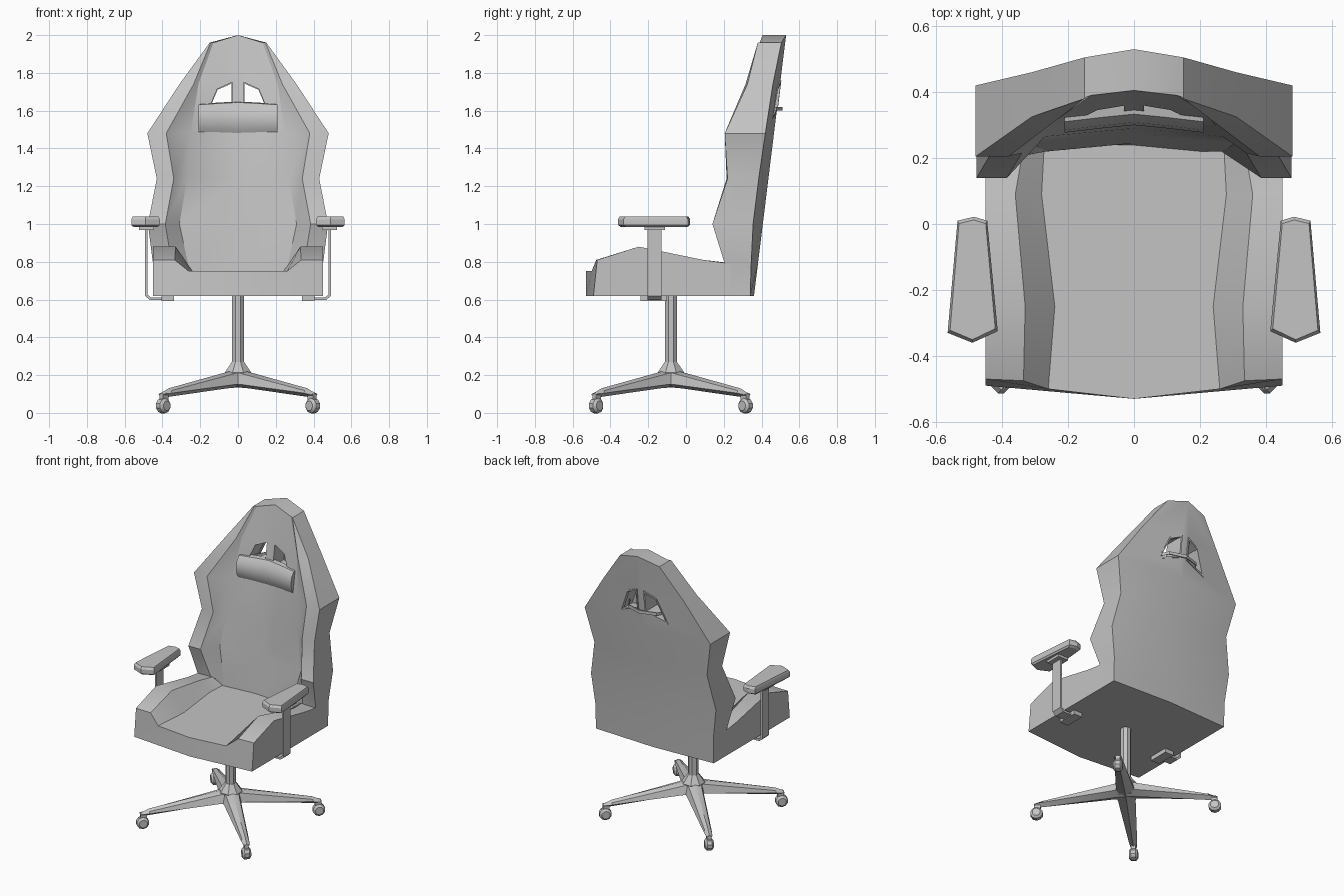
import bpy, bmesh
from math import radians, pi
from mathutils import Matrix, Vector

cube = bpy.data.objects.get("Cube")
if cube:
    bpy.data.objects.remove(cube, do_unlink=True)

grey = bpy.data.materials.new("plain_grey")
grey.use_nodes = True
COLOUR = (0.55, 0.55, 0.55, 1)
grey.diffuse_color = COLOUR
grey.node_tree.nodes["Principled BSDF"].inputs["Base Color"].default_value = COLOUR
parts = []


def add(name, bm):
    bmesh.ops.recalc_face_normals(bm, faces=bm.faces)
    mesh = bpy.data.meshes.new(name)
    bm.to_mesh(mesh)
    bm.free()
    mesh.materials.append(grey)
    ob = bpy.data.objects.new(name, mesh)
    bpy.context.collection.objects.link(ob)
    parts.append(ob)
    return ob


def loft(name, rings, symmetric=False):
    """Skin closed rings; symmetric rings are half profiles mirrored over x = 0."""
    bm = bmesh.new()
    half = len(rings[0])
    if symmetric:
        rings = [r + [(-x, y, z) for x, y, z in r[-2:0:-1]] for r in rings]
    rows = [[bm.verts.new(p) for p in r] for r in rings]
    n = len(rows[0])
    for a, b in zip(rows, rows[1:]):
        for i in range(n):
            j = (i + 1) % n
            bm.faces.new((a[i], a[j], b[j], b[i]))
    for r in (rows[0], rows[-1]):
        if symmetric:
            bm.faces.new(r[:half])
            bm.faces.new(r[half - 1:] + r[:1])
        else:
            bm.faces.new(r)
    return add(name, bm)


def box(name, lo, hi):
    x0, y0, z0 = lo
    x1, y1, z1 = hi
    return loft(name, [[(x0, y0, z), (x1, y0, z), (x1, y1, z), (x0, y1, z)] for z in (z0, z1)])


# Seat: cross-sections from front to back (panel, bolster, side, underside)
def seat_row(yc, yp, ym, yo, yb, xp, xm, zm, zo):
    return [(0, yc, .75), (xp, yp, .75), (xm, ym, zm), (.45, yo, zo),
            (.45, yb, .62), (0, yc, .62)]


loft("seat", [
    seat_row(-.53, -.50, -.475, -.47, -.49, .26, .335, .81, .81),
    seat_row(-.25, -.25, -.25, -.25, -.25, .24, .33, .88, .88),
    seat_row(.09, .09, .09, .09, .09, .28, .36, .81, .81),
    seat_row(.30, .28, .26, .235, .235, .27, .33, .79, .79),
], True)


# Backrest: cross-sections from bottom to top
def back_row(z, yc, panel, bolster, side, yb):
    xp, yp = panel
    xm, ym = bolster
    xo, yo = side
    return [(0, yc, z), (xp, yp, z), (xm, ym, z), (xo, yo, z), (xo, yb, z),
            (0, .36 + .123 * (z - .62), z)]


rows = [
    back_row(.62, .22, (.26, .22), (.34, .22), (.45, .225), .34),
    back_row(.79, .245, (.265, .22), (.35, .205), (.45, .205), .345),
    back_row(1.0, .27, (.31, .245), (.385, .14), (.477, .14), .355),
    back_row(1.24, .29, (.27, .265), (.34, .215), (.43, .22), .385),
    back_row(1.48, .32, (.25, .295), (.38, .205), (.48, .205), .42),
    back_row(1.74, .36, (.21, .34), (.235, .315), (.31, .325), .46),
    back_row(1.96, .405, (.13, .39), (.145, .385), (.15, .38), .505),
]
rows[-1][0] = (0, .405, 2)
rows[-1][-1] = (0, .53, 2)
backrest = loft("backrest", rows, True)

# Two openings in the backrest, each with a raised rim behind
HOLE = [(.03, 1.75), (.11, 1.715), (.175, 1.56), (.03, 1.61)]
for side in (-1, 1):
    cutter = loft("opening_cutter", [[(side * x, y, z) for x, z in HOLE] for y in (.2, .7)])
    cutter.hide_render = True
    mod = backrest.modifiers.new("opening", "BOOLEAN")
    mod.operation, mod.solver, mod.object = "DIFFERENCE", "EXACT", cutter
    bpy.context.view_layer.objects.active = backrest
    bpy.ops.object.modifier_apply(modifier=mod.name)
    parts.remove(cutter)
    bpy.data.objects.remove(cutter, do_unlink=True)

    rim = []
    for grow, depth in ((1, -.02), (1, .008), (.84, .008), (.84, -.02)):
        ring = []
        for x, z in HOLE:
            x, z = .085 + (x - .085) * grow * 1.1, 1.66 + (z - 1.66) * grow * 1.1
            ring.append((side * x, .36 + .123 * (z - .62) - .14 * x + depth, z))
        rim.append(ring)
    bm = bmesh.new()
    loops = [[bm.verts.new(p) for p in r] for r in rim]
    for a, b in zip(loops, loops[1:] + loops[:1]):
        for i in range(4):
            j = (i + 1) % 4
            bm.faces.new((a[i], a[j], b[j], b[i]))
    add("opening_rim", bm)

# Head pillow: lens-shaped section bent round the middle
SECTION = [(.035, .09), (.005, .085), (-.02, .05), (-.028, 0), (-.02, -.05),
           (.005, -.09), (.03, -.095), (.03, 0)]
loft("head_pillow", [[(x, yc + y, 1.555 + z * s) for y, z in SECTION]
                     for x, yc, s in ((-.21, .305, .9), (-.1, .318, .98), (0, .328, 1.04),
                                      (.1, .318, .98), (.21, .305, .9))])

# Strap from the pillow through the openings
PATH = [(-.19, .32), (-.11, .47), (0, .502), (.11, .47), (.19, .32)]
loft("pillow_strap", [[(x, y, 1.60), (x, y + .008, 1.60), (x, y + .008, 1.62), (x, y, 1.62)]
                      for x, y in PATH])

# Armrests
PAD = [(.445, .01), (.485, .022), (.535, .01), (.565, -.33), (.49, -.36), (.413, -.325)]
for side, word in ((1, "left"), (-1, "right")):
    start = len(parts)

    def pad_ring(scale, z):
        return [(.49 + (x - .49) * scale, -.17 + (y + .17) * (.5 + scale / 2), z) for x, y in PAD]

    loft(word + "_armrest_pad", [pad_ring(.85, .985), pad_ring(1, .995),
                                 pad_ring(1, 1.025), pad_ring(.9, 1.04)])
    box(word + "_armrest_plate", (.445, -.22, .968), (.525, -.11, .987))
    # Thin post that bends inward under the seat
    bend = [((.478, .97), (.492, .97)), ((.478, .625), (.492, .62)),
            ((.462, .612), (.468, .598)), ((.36, .612), (.36, .598))]
    loft(word + "_armrest_post", [[(a, -.205, b), (a, -.13, b), (c, -.13, d), (c, -.205, d)]
                                  for (a, b), (c, d) in bend])
    box(word + "_armrest_bracket", (.34, -.24, .592), (.405, -.10, .622))
    if side < 0:
        for ob in parts[start:]:
            ob.data.transform(Matrix.Scale(-1, 4, (1, 0, 0)))
            ob.data.flip_normals()

# Column and hub
CENTRE = Vector((0, -.08, 0))


def stack(name, levels, sides):
    """Round stack of (radius, height) rings."""
    rings = []
    for r, z in levels:
        rings.append([CENTRE + Matrix.Rotation(2 * pi * (i + .5) / sides, 3, "Z") @ Vector((r, 0, z))
                      for i in range(sides)])
    return loft(name, rings)


stack("gas_column", [(.034, .24), (.034, .63)], 8)
stack("hub", [(.05, .14), (.075, .215), (.035, .27)], 8)

# Four diagonal legs with casters
LEG = [(0, .07, .05, .135, .235), (.08, .055, .04, .13, .217),
       (.52, .026, .02, .085, .13), (.575, .02, .016, .08, .105)]
for k in range(4):
    turn = Matrix.Translation(CENTRE) @ Matrix.Rotation(radians(45 + 90 * k), 4, "Z")
    leg = loft("base_leg", [[(r, -w, lo + .02), (r, 0, lo), (r, w, lo + .02), (r, t, hi - .012),
                             (r, 0, hi), (r, -t, hi - .012)] for r, w, t, lo, hi in LEG])
    bm = bmesh.new()
    bmesh.ops.create_cone(bm, cap_ends=True, segments=10, radius1=.04, radius2=.04, depth=.056,
                          matrix=Matrix.Translation((.56, 0, .038)) @ Matrix.Rotation(pi / 2, 4, "X"))
    rims = [e for e in bm.edges if abs(e.verts[0].co.y - e.verts[1].co.y) < .001]
    bmesh.ops.bevel(bm, geom=rims, offset=.013, segments=1, affect="EDGES")
    caster = add("caster", bm)
    fork = box("caster_fork", (.535, -.013, .04), (.575, .013, .1))
    for ob in (leg, caster, fork):
        ob.data.transform(turn)

# Soft shading with sharp creases kept
bpy.ops.object.select_all(action="DESELECT")
for ob in parts:
    ob.select_set(True)
bpy.context.view_layer.objects.active = backrest
bpy.ops.object.shade_smooth_by_angle(angle=radians(30))
